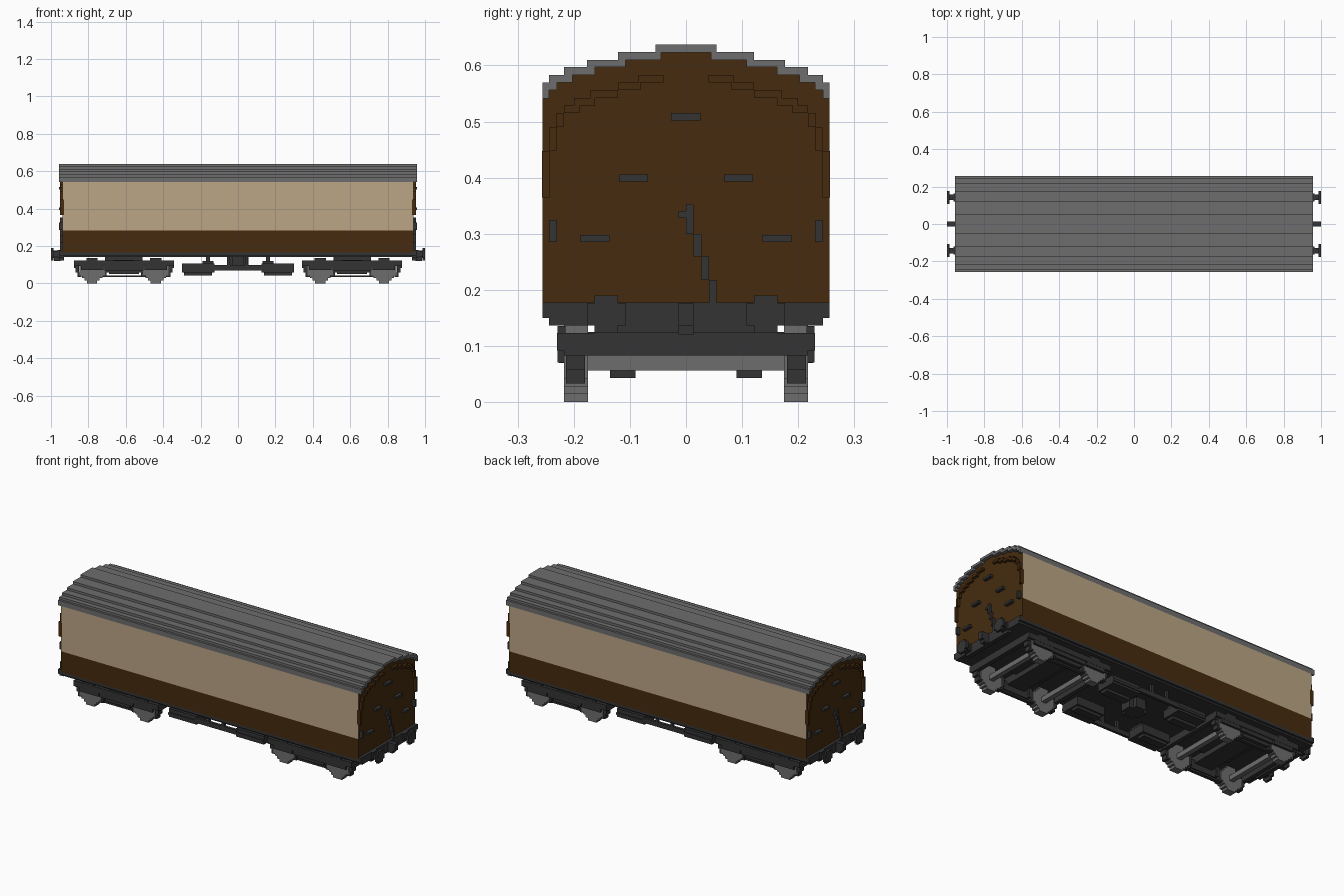
import bpy, bmesh
from mathutils import Vector

if "Cube" in bpy.data.objects:
    bpy.data.objects.remove(bpy.data.objects["Cube"], do_unlink=True)


def material(name, r, g, b):
    m = bpy.data.materials.new(name)
    m.use_nodes = True
    m.diffuse_color = (r, g, b, 1)
    m.node_tree.nodes["Principled BSDF"].inputs["Base Color"].default_value = (r, g, b, 1)
    return m


BROWN = material("dark brown", 0.061, 0.024, 0.0045)
CREAM = material("tan cream", 0.50, 0.38, 0.235)
GREY = material("mid grey", 0.155, 0.155, 0.155)
BLACK = material("charcoal", 0.034, 0.034, 0.034)
U = 0.0136   # block step


def finish(name, bm, *mats):
    bmesh.ops.recalc_face_normals(bm, faces=bm.faces)
    me = bpy.data.meshes.new(name)
    bm.to_mesh(me)
    bm.free()
    for m in mats:
        me.materials.append(m)
    ob = bpy.data.objects.new(name, me)
    bpy.context.collection.objects.link(ob)
    return ob


def boxes(name, mat, items):
    """One object from boxes given as (x0, x1, y0, y1, z0, z1)."""
    bm = bmesh.new()
    for x0, x1, y0, y1, z0, z1 in items:
        for v in bmesh.ops.create_cube(bm, size=1)["verts"]:
            v.co = Vector(((x0 + x1) / 2 + v.co.x * (x1 - x0),
                           (y0 + y1) / 2 + v.co.y * (y1 - y0),
                           (z0 + z1) / 2 + v.co.z * (z1 - z0)))
    return finish(name, bm, mat)


def prism(pts, a, b, axis="x"):
    """Extrude a closed outline along x or y."""
    bm = bmesh.new()
    mk = (lambda p: (a, p[0], p[1])) if axis == "x" else (lambda p: (p[0], a, p[1]))
    f = bm.faces.new([bm.verts.new(mk(p)) for p in pts])
    ext = bmesh.ops.extrude_face_region(bm, geom=[f])["geom"]
    off = (b - a, 0, 0) if axis == "x" else (0, b - a, 0)
    bmesh.ops.translate(bm, vec=off, verts=[v for v in ext if isinstance(v, bmesh.types.BMVert)])
    return bm


def steps(profile):
    """Stair outline, left to right, from (half width, top height) pairs."""
    half = []
    for i, (w, z) in enumerate(profile):
        if i:
            half.append((w, profile[i - 1][1]))
        half.append((w, z))
    return [(-w, z) for w, z in half] + half[::-1]


# Body shell with a cream upper band
inner = [(0.256, 0.543), (0.244, 0.556), (0.230, 0.570), (0.202, 0.583),
         (0.162, 0.597), (0.108, 0.610), (0.045, 0.623)]
bm = prism([(-0.256, 0.165)] + steps(inner) + [(0.256, 0.165)], -0.938, 0.938)
bmesh.ops.bisect_plane(bm, geom=bm.verts[:] + bm.edges[:] + bm.faces[:],
                       plane_co=(0, 0, 0.283), plane_no=(0, 0, 1))
bm.normal_update()
for f in bm.faces:
    f.material_index = int(abs(f.normal.y) > 0.9 and f.calc_center_median().z > 0.283)
finish("body", bm, BROWN, CREAM)

# Stepped roof
outer = [(0.256, 0.570), (0.244, 0.583), (0.217, 0.597), (0.176, 0.610),
         (0.121, 0.624), (0.054, 0.637)]
roof_outline = [(-0.256, 0.541)] + steps(outer) + [(0.256, 0.541)] + steps(inner[1:])[::-1]
roof_outline.insert(len(steps(outer)) + 2, (0.244, 0.541))
roof_outline.append((-0.244, 0.541))
finish("roof", prism(roof_outline, -0.957, 0.957), GREY)

# Underframe floor and sole bars
boxes("underframe", BLACK, [(-0.94, 0.94, -0.244, 0.244, 0.140, 0.165)])
boxes("sole_bars", BLACK, [(-0.955, 0.955, min(s * 0.23, s * 0.256), max(s * 0.23, s * 0.256),
                            0.150, 0.166) for s in (-1, 1)])

# Fittings on each end
conduit = [(0.250, 0.365, 0.448), (0.237, 0.448, 0.490), (0.224, 0.490, 0.515)]
arch = [(0.190, 0.217, 0.515, 0.529), (0.162, 0.200, 0.529, 0.542),
        (0.121, 0.170, 0.542, 0.556), (0.081, 0.121, 0.556, 0.570), (0.040, 0.085, 0.570, 0.583)]
pipe = [(0, U, 0.300, 0.352), (-U, 0, 0.328, 0.341), (U, 2 * U, 0.260, 0.300),
        (2 * U, 3 * U, 0.218, 0.260), (3 * U, 4 * U, 0.178, 0.218), (4 * U, 5 * U, 0.137, 0.178)]
for sx, end in ((1, "left"), (-1, "right")):
    def ex(a, b):
        return (a, b) if sx > 0 else (-b, -a)

    boxes(end + "_buffer_beam", BLACK, [(*ex(0.93, 0.955), -0.256, 0.256, 0.165, 0.178),
                                        (*ex(0.93, 0.955), -0.244, 0.244, 0.137, 0.165),
                                        (*ex(0.93, 0.955), -0.162, 0.162, 0.123, 0.137)])
    c, g = [], []
    for sy in (1, -1):
        def ey(a, b):
            return (a, b) if sy > 0 else (-b, -a)
        c += [(*ex(0.93, 0.953), *ey(y - 0.0065, y + 0.0065), a, b) for y, a, b in conduit]
        c += [(*ex(0.93, 0.953), *ey(y0, y1), a, b) for y0, y1, a, b in arch]
        g += [(*ex(0.93, 0.957), *ey(0.136, 0.188), 0.285, 0.298),
              (*ex(0.93, 0.957), *ey(0.068, 0.119), 0.393, 0.406),
              (*ex(0.93, 0.957), *ey(0.230, 0.243), 0.285, 0.325)]
        # Buffer with a stepped round head
        boxes(f"{end}_buffer_{'back' if sy > 0 else 'front'}", BLACK, [
            (*ex(0.95, 0.988), *ey(0.127, 0.157), 0.142, 0.172),
            (*ex(0.95, 0.966), *ey(0.121, 0.163), 0.137, 0.178),
            (*ex(0.986, 1.0), *ey(0.121, 0.163), 0.123, 0.190),
            (*ex(0.986, 1.0), *ey(0.108, 0.176), 0.137, 0.177)])
    g.append((*ex(0.93, 0.957), -0.027, 0.026, 0.502, 0.515))
    boxes(end + "_end_conduits", BROWN, c)
    boxes(end + "_end_steps_and_handrails", BLACK, g)
    boxes(end + "_brake_pipe", BLACK, [(*ex(0.93, 0.953), min(sx * a, sx * b), max(sx * a, sx * b), p, q)
                                       for a, b, p, q in pipe])
    boxes(end + "_coupling", BLACK, [(*ex(0.95, 1.0), -U, U, 0.137, 0.177),
                                     (*ex(0.95, 0.985), -U, U, 0.121, 0.137)])

# Wheel outline: rasterised circle, mirrored top and bottom
top = [(5 * U, 2 * U), (4 * U, 3 * U), (3 * U, 4 * U), (2 * U, 5 * U)]
half = steps(top)
wheel = half + [(x, -z) for x, z in half[::-1]]

# Bogies
for sx, end in ((1, "left"), (-1, "right")):
    cx = 0.61 * sx
    frame = [(cx - 0.055, cx + 0.055, -0.217, 0.217, 0.083, 0.125),
             (cx - 0.10, cx + 0.10, -0.121, 0.121, 0.110, 0.145)]
    for e in (-1, 1):
        x = cx + e * 0.255
        frame.append((x - 0.012, x + 0.012, -0.217, 0.217, 0.083, 0.123))
    for sy in (-1, 1):
        def ey(a, b):
            return (a, b) if sy > 0 else (-b, -a)
        frame += [(cx - 0.267, cx + 0.267, *ey(0.215, 0.230), 0.092, 0.123),
                  (cx - 0.105, cx + 0.105, *ey(0.19, 0.226), 0.070, 0.10),
                  (cx - 0.08, cx + 0.08, *ey(0.19, 0.215), 0.050, 0.075),
                  (cx - 0.125, cx + 0.125, *ey(0.185, 0.205), 0.033, 0.043)]
        for e in (-1, 1):
            x = cx + e * 0.17
            frame += [(x - 0.06, x + 0.06, *ey(0.215, 0.229), 0.071, 0.095),
                      (x - 0.03, x + 0.03, *ey(0.215, 0.229), 0.120, 0.136)]
            for k in (-1, 1):   # brake shoes
                xb = x + k * 0.079
                frame += [(xb - 0.010, xb + 0.010, *ey(0.18, 0.214), 0.058, 0.11),
                          (xb - k * 0.012 - 0.011, xb - k * 0.012 + 0.011, *ey(0.18, 0.214), 0.033, 0.058)]
            w = prism([(x + px, pz + 0.0685) for px, pz in wheel], *ey(0.175, 0.217), axis="y")
            finish(f"{end}_wheel_{'outer' if e == sx else 'inner'}_{'back' if sy > 0 else 'front'}", w, GREY)
    boxes(end + "_bogie_frame", BLACK, frame)
    boxes(end + "_axles", GREY, [(cx + e * 0.17 - U, cx + e * 0.17 + U, -0.18, 0.18, 0.056, 0.083)
                                 for e in (-1, 1)])

# Equipment between the bogies
gear = []
for sy in (-1, 1):
    def ey(a, b):
        return (a, b) if sy > 0 else (-b, -a)
    gear += [(-0.30, 0.30, *ey(0.185, 0.200), 0.070, 0.084),
             (-0.13, 0.13, *ey(0.185, 0.200), 0.084, 0.097)]
    gear += [(x - 0.008, x + 0.008, *ey(0.185, 0.200), 0.09, 0.145) for x in (-0.05, 0.045)]
    for sx in (-1, 1):
        def ex(a, b):
            return (a, b) if sx > 0 else (-b, -a)
        gear += [(*ex(0.125, 0.30), *ey(0.08, 0.195), 0.058, 0.105),
                 (*ex(0.14, 0.29), *ey(0.09, 0.135), 0.043, 0.058),
                 (*ex(0.13, 0.19), *ey(0.10, 0.18), 0.105, 0.12),
                 (*ex(0.15, 0.17), *ey(0.12, 0.16), 0.12, 0.145)]
boxes("underfloor_equipment", BLACK, gear)
boxes("brake_cylinder", BLACK, [(-0.055, 0.055, -0.03, 0.03, 0.085, 0.145),
                                (-0.03, 0.03, -0.055, 0.055, 0.085, 0.145)])
